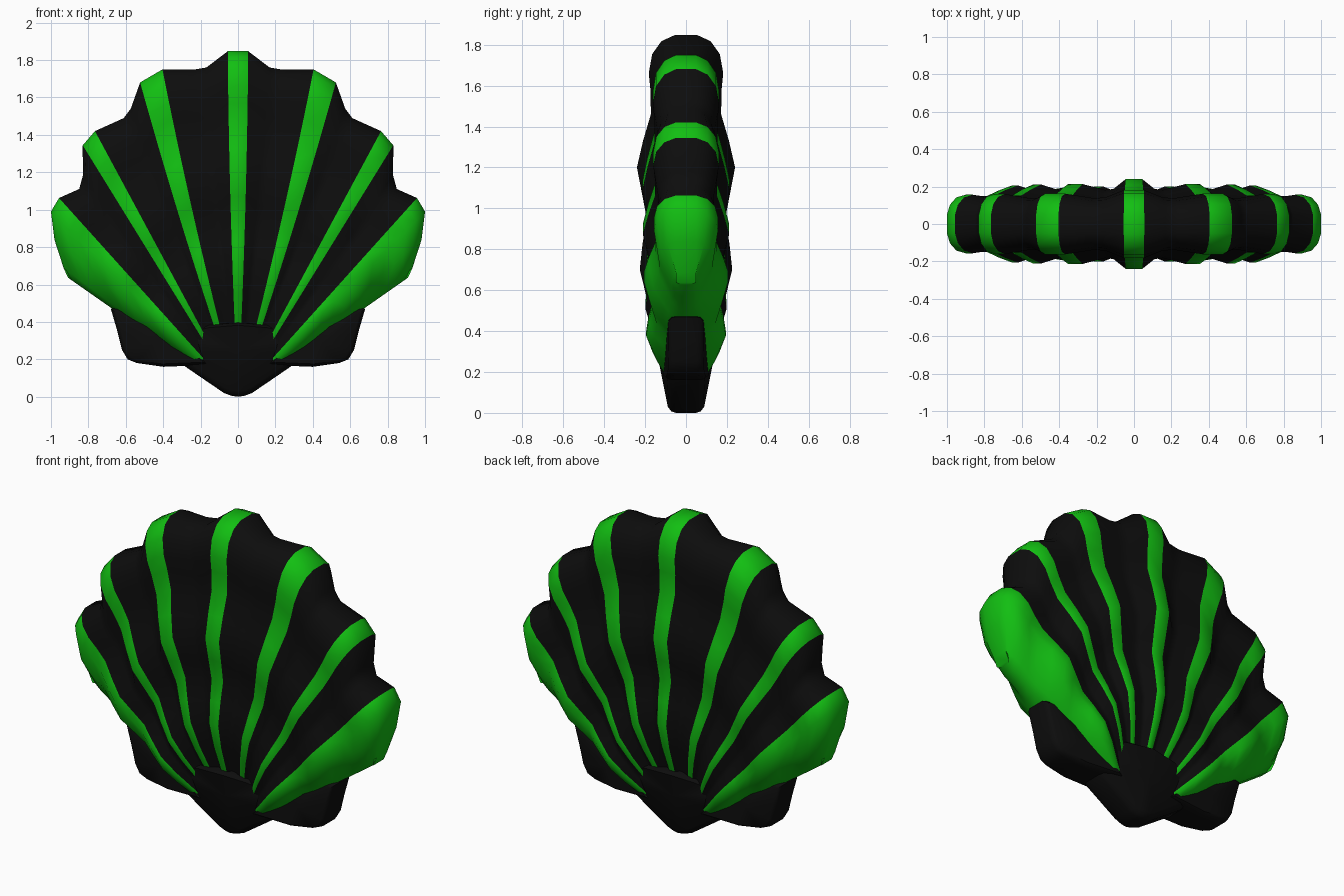
import bpy, bmesh, math

if "Cube" in bpy.data.objects:
    bpy.data.objects.remove(bpy.data.objects["Cube"])


def material(name, rgb):
    m = bpy.data.materials.new(name)
    m.diffuse_color = (*rgb, 1)
    m.use_nodes = True
    m.node_tree.nodes["Principled BSDF"].inputs["Base Color"].default_value = m.diffuse_color
    return m


BLACK = material("black", (0.004, 0.004, 0.004))
GREEN = material("green", (0.006, 0.52, 0.006))


def finish(bm, name, mats, angle):
    bmesh.ops.recalc_face_normals(bm, faces=bm.faces)
    me = bpy.data.meshes.new(name)
    bm.to_mesh(me)
    bm.free()
    ob = bpy.data.objects.new(name, me)
    bpy.context.collection.objects.link(ob)
    for m in mats:
        me.materials.append(m)
    bpy.ops.object.select_all(action='DESELECT')
    ob.select_set(True)
    bpy.context.view_layer.objects.active = ob
    bpy.ops.object.shade_smooth_by_angle(angle=math.radians(angle))
    return ob


# Fan columns: angle from vertical, rim radius, thickness factor, green up to next column
half = [(1.7, 1.848, 1.0, 0), (5.5, 1.768, .78, 0), (7.8, 1.765, .76, 0),
        (13, 1.796, .89, 1), (17.3, 1.76, .89, 0), (20.4, 1.644, .77, 0),
        (22.3, 1.61, .75, 0), (28.3, 1.613, .88, 1), (31.7, 1.58, .88, 0),
        (35.1, 1.443, .75, 0), (37.4, 1.398, .75, 0), (42, 1.43, .86, 1),
        (45.3, 1.407, .86, 1), (49.5, 1.29, .74, 1), (53.6, 1.158, .4, 1),
        (55, 1.11, .2, 0)]
# Half thickness along each column: fraction of radius, y
profile = [(.14, .09), (.22, .135), (.3, .19), (.38, .226), (.45, .212),
           (.515, .192), (.58, .215), (.65, .24), (.72, .21), (.79, .172),
           (.85, .173), (.9, .182), (.95, .165), (.984, .12), (1, .055)]

left = []
for i in range(len(half) - 1, -1, -1):
    a, r, k, _ = half[i]
    left.append((-a, r, k, half[i - 1][3] if i else 1))
columns = left + half


def bend(a, f):
    # ribs widen in angle or lean outward toward the hinge
    s = abs(a)
    if s < 2:
        s *= 1 + .7 * (1 - f)
    elif 12 < s < 18:
        s += 1.8 * (1 - f)
    return math.radians(math.copysign(s, a))


# Ribbed scallop body, both sides joined around the rim
bm = bmesh.new()
sides = []
for sgn in (-1, 1):
    grid = []
    for a, r, k, _ in columns:
        col = []
        for f, y in profile:
            t = bend(a, f)
            kk = k + (1 - k) * max(0, .3 - f) if abs(a) < 45 else k
            if f == 1:
                kk = max(kk, .9)
            col.append(bm.verts.new((math.sin(t) * r * f, sgn * y * kk, math.cos(t) * r * f)))
        grid.append(col)
    sides.append(grid)
F, B = sides
n = len(profile)
for i in range(len(columns) - 1):
    g = columns[i][3]
    for grid in sides:
        for j in range(n - 1):
            bm.faces.new((grid[i][j], grid[i + 1][j], grid[i + 1][j + 1], grid[i][j + 1])).material_index = g
    for j in (0, n - 1):
        bm.faces.new((F[i][j], F[i + 1][j], B[i + 1][j], B[i][j])).material_index = g
for i in (0, -1):
    for j in range(n - 1):
        bm.faces.new((F[i][j], F[i][j + 1], B[i][j + 1], B[i][j])).material_index = 1
finish(bm, "scallop_body", (BLACK, GREEN), 50)


def slab(name, outline, centre, thick, edge):
    """Domed slab: outline in x,z, rounded edge, thickness given by thick(x, z)."""
    bm = bmesh.new()
    cx, cz = centre
    rings = []
    for scale, e in ((.88, -1), (.97, -.85), (1, -edge), (1, edge), (.97, .85), (.88, 1)):
        ring = []
        for x, z in outline:
            px, pz = cx + (x - cx) * scale, cz + (z - cz) * scale
            ring.append(bm.verts.new((px, e * thick(px, pz), pz)))
        rings.append(ring)
    m = len(outline)
    for a, b in zip(rings, rings[1:]):
        for i in range(m):
            bm.faces.new((a[i], a[(i + 1) % m], b[(i + 1) % m], b[i]))
    for ring, s in ((rings[0], -1), (rings[-1], 1)):
        c = bm.verts.new((cx, s * thick(cx, cz), cz))
        for i in range(m):
            bm.faces.new((ring[i], ring[(i + 1) % m], c))
    return finish(bm, name, (BLACK,), 50)


# Hinge wedge at the bottom
right = [(.035, .005), (.075, .02), (.2, .105), (.36, .215), (.385, .28), (.335, .345), (.18, .385)]
hinge = right + [(0, .4)] + [(-x, z) for x, z in reversed(right)] + [(0, 0)]
slab("hinge", hinge, (0, .25), lambda x, z: .083 + .2 * z - .1 * abs(x), .6)

# Ears on both sides of the hinge
ear = [(.15, .17), (.4, .16), (.54, .18), (.59, .2), (.62, .25), (.645, .35),
       (.68, .47), (.6, .48), (.3, .32)]
for s, name in ((1, "ear_right"), (-1, "ear_left")):
    slab(name, [(s * x, z) for x, z in ear], (s * .45, .29),
         lambda x, z: .105 - .06 * (abs(x) - .3), .6)
